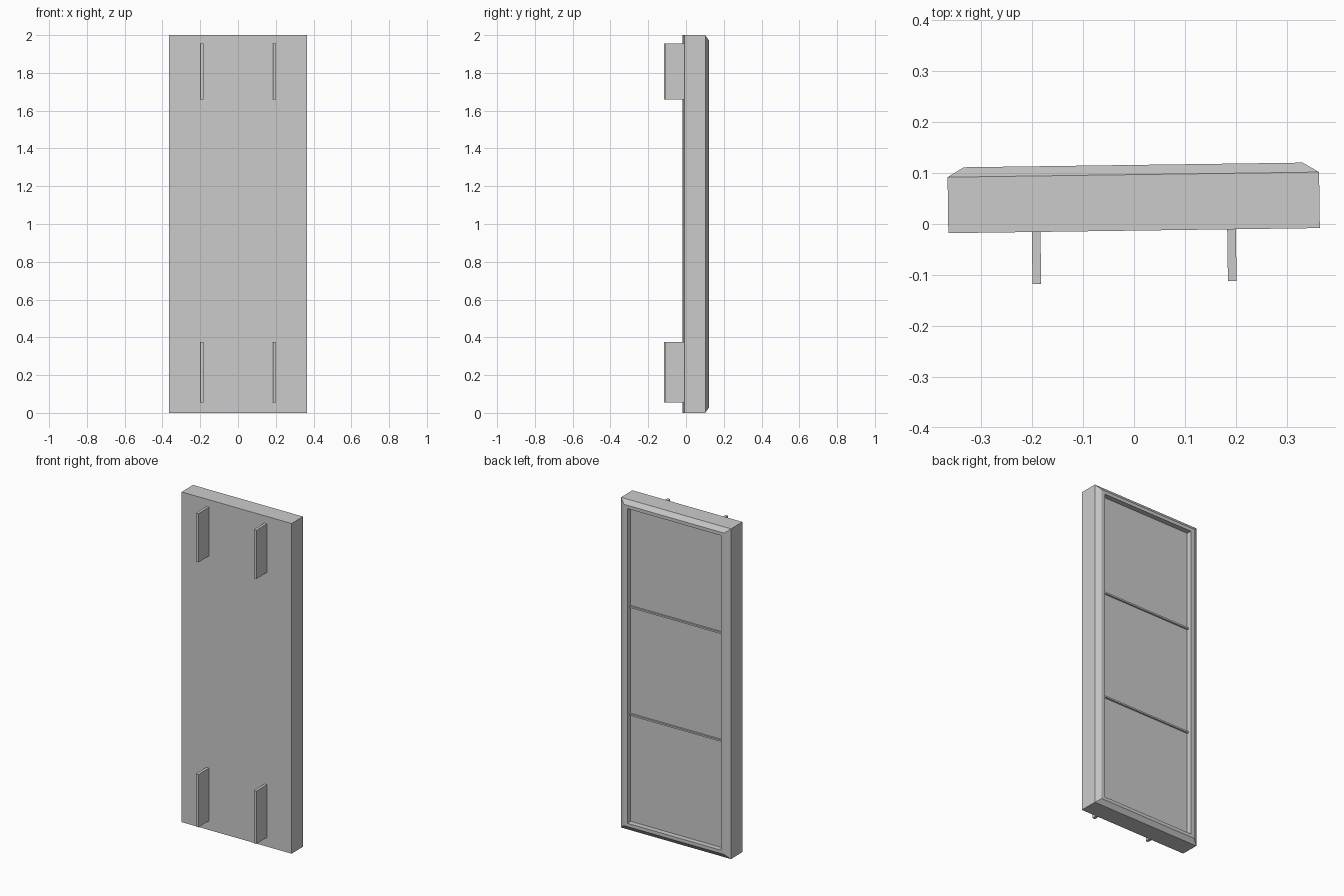
import bpy, bmesh

if "Cube" in bpy.data.objects:
    bpy.data.objects.remove(bpy.data.objects["Cube"])

YAW = 0.0137   # the whole model is turned very slightly about z
W, H = 0.365, 2.0


def make_object(name, bm):
    bmesh.ops.recalc_face_normals(bm, faces=bm.faces)
    mesh = bpy.data.meshes.new(name)
    bm.to_mesh(mesh)
    bm.free()
    ob = bpy.data.objects.new(name, mesh)
    ob.rotation_euler.z = YAW
    bpy.context.collection.objects.link(ob)
    return ob


def box(name, x0, x1, y0, y1, z0, z1):
    bm = bmesh.new()
    bmesh.ops.create_cube(bm, size=1)
    for v in bm.verts:
        v.co.x = x0 + (v.co.x + 0.5) * (x1 - x0)
        v.co.y = y0 + (v.co.y + 0.5) * (y1 - y0)
        v.co.z = z0 + (v.co.z + 0.5) * (z1 - z0)
    return make_object(name, bm)


# Panel body: rectangular rings (inset x, inset z, y) from front face to recess floor
rings = [(0, 0, -0.013), (0, 0, 0.097), (0.032, 0.027, 0.116),
         (0.055, 0.047, 0.116), (0.055, 0.047, 0.085)]
bm = bmesh.new()
loops = []
for ix, iz, y in rings:
    x = W - ix
    loops.append([bm.verts.new(c) for c in
                  ((-x, y, iz), (x, y, iz), (x, y, H - iz), (-x, y, H - iz))])
for a, b in zip(loops, loops[1:]):
    for i in range(4):
        j = (i + 1) % 4
        bm.faces.new((a[i], a[j], b[j], b[i]))
bm.faces.new(loops[0])
bm.faces.new(loops[-1])
make_object("panel_body", bm)

# Thin divider strips splitting the recess into three fields
for i, z in enumerate((0.697, 1.35)):
    box(f"divider_strip_{i + 1}", -W + 0.055, W - 0.055, 0.08, 0.095, z - 0.005, z + 0.005)

# Four mounting fins on the front
for level, z0, z1 in (("lower", 0.055, 0.375), ("upper", 1.66, 1.955)):
    for side, x0 in (("left", -0.2), ("right", 0.184)):
        box(f"{level}_{side}_fin", x0 - 0.001, x0 + 0.016, -0.115, 0.0, z0, z1)
